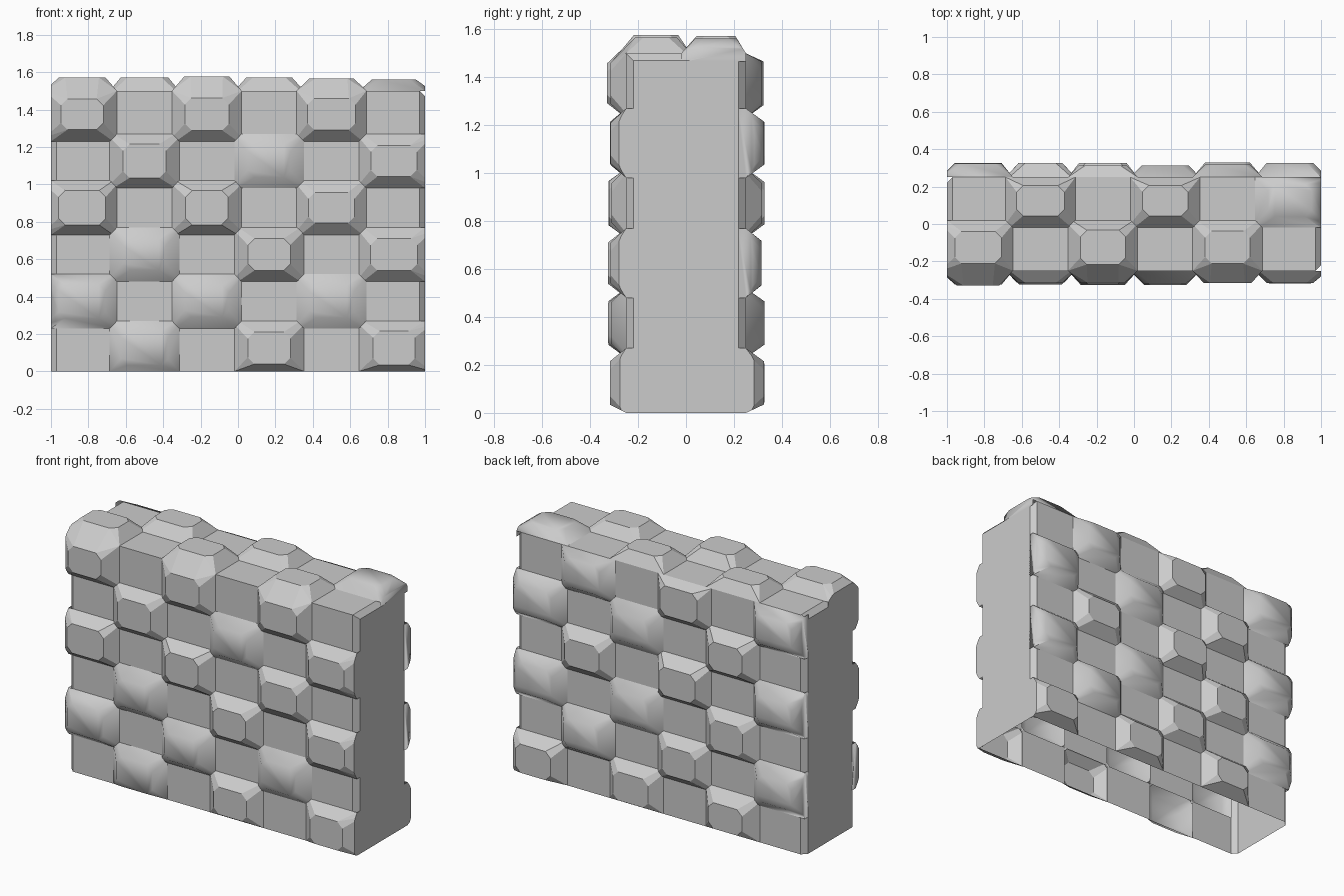
import bpy, bmesh, random
from mathutils import Vector

if "Cube" in bpy.data.objects:
    bpy.data.objects.remove(bpy.data.objects["Cube"])

random.seed(4)
COLS, ROWS = 6, 6
W, H = 1 / 3, 0.25          # stone cell width and height
D, TOP = 0.25, 1.5          # half depth and height of the plain wall


def add_object(name, bm):
    bmesh.ops.recalc_face_normals(bm, faces=bm.faces)
    mesh = bpy.data.meshes.new(name)
    bm.to_mesh(mesh)
    bm.free()
    obj = bpy.data.objects.new(name, mesh)
    bpy.context.collection.objects.link(obj)
    return obj


def raised(side, c, r):
    if side == "top":               # r: 0 = front half, 1 = back half
        return (c + r) % 2 == 0
    return (c + r) % 2 == 1


def place(side, u, v, h):
    """Map cell coordinates plus a height onto one side of the wall."""
    if side == "front":
        return Vector((u, -D - h, v))
    if side == "back":
        return Vector((u, D + h, v))
    return Vector((u, v, TOP + h))


def rings(side, c, r):
    """Points of one chamfered stone: wide base ring and inset outer ring."""
    u0, u1 = -1 + c * W, -1 + (c + 1) * W
    v0 = r * H - (D if side == "top" else 0)
    v1 = v0 + H
    last = 1 if side == "top" else ROWS - 1
    el = 0.035 if c == 0 else 0.02
    er = 0.035 if c == COLS - 1 else 0.02
    eb = 0 if r == 0 else 0.02
    et = 0 if r == last else 0.02
    base = [(u0 - el, v0), (u0 - el, v1), (u1 + er, v0), (u1 + er, v1),
            (u0, v0 - eb), (u1, v0 - eb), (u0, v1 + et), (u1, v1 + et)]
    pts = [place(side, u, v, 0) for u, v in base]
    if c in (0, COLS - 1):          # sunk skirt meets the chamfered wall end
        pts += [place(side, u, v, -0.035) for u, v in base]
    i, j = random.uniform(0.038, 0.055), random.uniform(0.032, 0.045)
    h = random.uniform(0.06, 0.078) + (0.006 if c == 0 else 0)
    k = 0.035
    a0, a1, b0, b1 = u0 + i, u1 - i, v0 + j, v1 - j
    outer = [(a0, b0 + k), (a0, b1 - k), (a1, b0 + k), (a1, b1 - k),
             (a0 + k, b0), (a1 - k, b0), (a0 + k, b1), (a1 - k, b1)]
    return pts + [place(side, u, v, h) for u, v in outer]


def add_stone(target, points, soft):
    bm = bmesh.new()
    for p in points:
        bm.verts.new(p)
    bmesh.ops.convex_hull(bm, input=bm.verts)
    bmesh.ops.delete(bm, geom=[v for v in bm.verts if not v.link_faces], context="VERTS")
    for f in bm.faces:
        f.smooth = soft
    # trim flush with the wall ends
    for s in (-1, 1):
        cut = bmesh.ops.bisect_plane(bm, geom=bm.verts[:] + bm.edges[:] + bm.faces[:],
                                     plane_co=(s, 0, 0), plane_no=(s, 0, 0), clear_outer=True)
        edges = [e for e in cut["geom_cut"] if isinstance(e, bmesh.types.BMEdge)]
        if edges:
            bmesh.ops.holes_fill(bm, edges=edges, sides=0)
    # drop the faces buried in the wall so that the shell stays hollow
    buried = []
    bmesh.ops.recalc_face_normals(bm, faces=bm.faces)
    for f in bm.faces:
        m = f.calc_center_median()
        if abs(m.x) < 0.999 and abs(m.y) < D + 0.0005 and m.z < TOP + 0.0005:
            buried.append(f)
    bmesh.ops.delete(bm, geom=buried, context="FACES")
    tmp = bpy.data.meshes.new("tmp")
    bm.to_mesh(tmp)
    bm.free()
    target.from_mesh(tmp)
    bpy.data.meshes.remove(tmp)


# hollow wall shell, open at the bottom, with chamfered ends
bm = bmesh.new()
bmesh.ops.create_cube(bm, size=1)
for v in bm.verts:
    v.co = Vector((v.co.x * 2, v.co.y * 2 * D, (v.co.z + 0.5) * TOP))
bmesh.ops.delete(bm, geom=[f for f in bm.faces if f.normal.z < -0.9], context="FACES")
ends = [e for e in bm.edges
        if abs(e.verts[0].co.x - e.verts[1].co.x) < 1e-4
        and max(v.co.z for v in e.verts) > 0.1]
bmesh.ops.bevel(bm, geom=ends, offset=0.03, segments=1, affect="EDGES")
planes = [((-1 + c * W, 0, 0), (1, 0, 0)) for c in range(1, COLS)]
planes += [((0, 0, r * H), (0, 0, 1)) for r in range(1, ROWS)]
planes += [((0, 0, 0), (0, 1, 0))]
for co, no in planes:
    bmesh.ops.bisect_plane(bm, geom=bm.verts[:] + bm.edges[:] + bm.faces[:],
                           plane_co=co, plane_no=no)
# open the cells that carry a raised stone
bmesh.ops.recalc_face_normals(bm, faces=bm.faces)
opened = []
for f in bm.faces:
    f.normal_update()
    m = f.calc_center_median()
    c = int((m.x + 1) / W)
    if abs(f.normal.y) > 0.9:
        if raised("front" if m.y < 0 else "back", c, int(m.z / H)):
            opened.append(f)
    elif abs(f.normal.z) > 0.9 and raised("top", c, int((m.y + D) / H)):
        opened.append(f)
bmesh.ops.delete(bm, geom=opened, context="FACES")
add_object("wall_shell", bm)

# raised stones; front top-row stones wrap over the upper edge
soft_front = {(3, 4), (1, 2), (0, 1), (2, 1), (4, 1), (1, 0)}
for side, rows in (("front", ROWS), ("back", ROWS), ("top", 2)):
    bm = bmesh.new()
    for c in range(COLS):
        for r in range(rows):
            if not raised(side, c, r) or (side == "top" and r == 0):
                continue
            pts = rings(side, c, r)
            if side == "front" and r == ROWS - 1:
                pts += rings("top", c, 0)
            soft = (c, r) in soft_front if side == "front" else random.random() < 0.3
            add_stone(bm, pts, soft)
    add_object(side + "_stones", bm)
